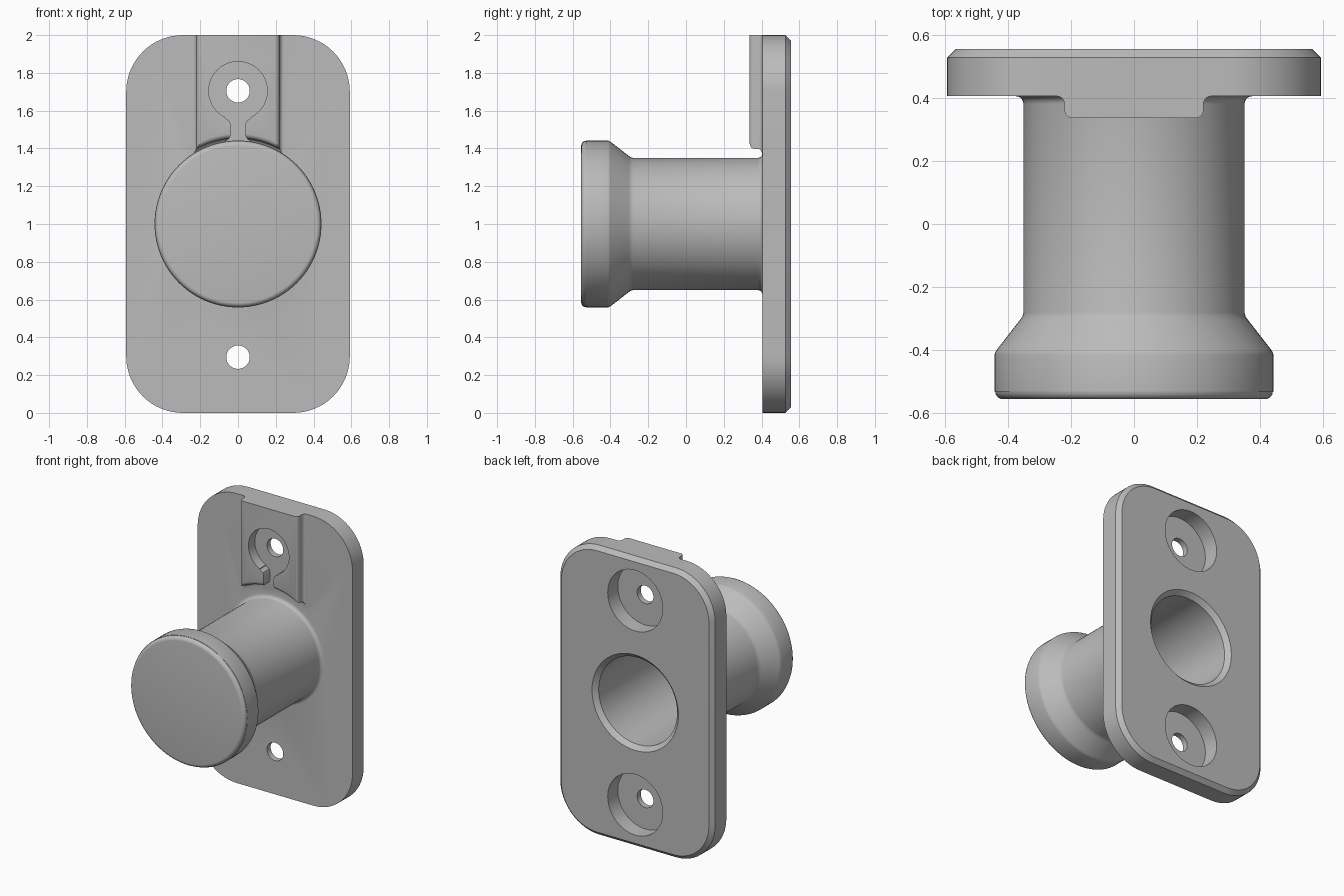
import bpy, bmesh, math
from math import sin, cos, pi

if "Cube" in bpy.data.objects:
    bpy.data.objects.remove(bpy.data.objects["Cube"])

grey = bpy.data.materials.new("light_grey")
grey.diffuse_color = (0.5, 0.5, 0.5, 1)
grey.use_nodes = True
grey.node_tree.nodes["Principled BSDF"].inputs["Base Color"].default_value = grey.diffuse_color


def loft(name, rings):
    """Solid skinned through rings of equal point count, capped at both ends."""
    bm = bmesh.new()
    vs = [[bm.verts.new(p) for p in r] for r in rings]
    n = len(vs[0])
    for a, b in zip(vs, vs[1:]):
        for i in range(n):
            j = (i + 1) % n
            bm.faces.new((a[i], a[j], b[j], b[i]))
    bm.faces.new(vs[0])
    bm.faces.new(vs[-1])
    bmesh.ops.recalc_face_normals(bm, faces=bm.faces)
    me = bpy.data.meshes.new(name)
    bm.to_mesh(me)
    bm.free()
    me.materials.append(grey)
    ob = bpy.data.objects.new(name, me)
    bpy.context.collection.objects.link(ob)
    return ob


def lathe(name, profile, z, n=96):
    """Solid turned about the y direction at height z; profile is (radius, y)."""
    return loft(name, [[(r * cos(2 * pi * i / n), y, z + r * sin(2 * pi * i / n))
                        for i in range(n)] for r, y in profile])


def combine(target, other, op):
    """Apply a boolean and discard the second solid."""
    other.hide_render = True
    m = target.modifiers.new(op, 'BOOLEAN')
    m.operation, m.solver, m.object = op, 'EXACT', other
    dg = bpy.context.evaluated_depsgraph_get()
    me = bpy.data.meshes.new_from_object(target.evaluated_get(dg))
    target.modifiers.clear()
    target.data = me
    bpy.data.objects.remove(other)


def arc(cx, cy, r, a0, a1, n=5):
    return [(cx + r * cos(math.radians(a0 + (a1 - a0) * i / n)),
             cy + r * sin(math.radians(a0 + (a1 - a0) * i / n))) for i in range(n + 1)]


def plate_ring(y, inset):
    pts = []
    for k, (sx, sz) in enumerate(((1, 1), (-1, 1), (-1, -1), (1, -1))):
        pts += arc(sx * 0.292, 1 + sz * 0.7, 0.3 - inset, 90 * k, 90 * k + 90, 16)
    return [(x, y, z) for x, z in pts]


# Wall plate, chamfered round the back
plate = loft("wall_mount_knob", [plate_ring(0.405, 0), plate_ring(0.527, 0),
                                 plate_ring(0.555, 0.028)])

# Raised pad: filleted cross-section run up to the top edge
half = [(0.245, 0.44)] + arc(0.245, 0.38, 0.025, 90, 180) + arc(0.195, 0.36, 0.025, 0, -90)
section = half + [(-x, y) for x, y in reversed(half)]
pad = loft("pad", [[(x, y, z) for x, y in section] for z in (1.3, 2.0)])

# Pad's arched lower end, then its screw recess and the slot leading into it
end = [(0.49, 0.30), (0.482, 0.334)] + arc(0.48, 0.36, 0.025, 270, 180)[1:] \
    + arc(0.43, 0.38, 0.025, 0, 90) + [(0.43, 0.46)]
combine(pad, lathe("pad_end_cutter", end, 1.0), 'DIFFERENCE')
combine(pad, lathe("recess_cutter", [(0.155, 0.3), (0.155, 0.5)], 1.705, 64), 'DIFFERENCE')
side = [(0.085, 1.40), (0.065, 1.44), (0.045, 1.455), (0.038, 1.475),
        (0.038, 1.525), (0.045, 1.545), (0.07, 1.562), (0.07, 1.62)]
slot = side + [(-x, z) for x, z in reversed(side)]
combine(pad, loft("slot_cutter", [[(x, y, z) for x, z in slot] for y in (0.3, 0.5)]),
        'DIFFERENCE')
combine(plate, pad, 'UNION')

# Knob: rounded head, taper, shaft and flared root
knob = [(0.415, -0.555)] + arc(0.415, -0.53, 0.025, -90, 0)[1:] \
    + [(0.442, -0.53), (0.442, -0.415), (0.439, -0.405), (0.432, -0.395),
       (0.362, -0.305), (0.354, -0.294), (0.35, -0.28)] \
    + arc(0.375, 0.38, 0.025, 180, 90) + [(0.375, 0.48)]
combine(plate, lathe("knob", knob, 1.0), 'UNION')

# Hollow bore with chamfered mouth
combine(plate, lathe("bore_cutter", [(0.30, -0.49), (0.30, 0.525), (0.33, 0.555),
                                     (0.33, 0.6)], 1.0), 'DIFFERENCE')

# Screw holes with wide counterbores at the back
for z in (0.295, 1.705):
    combine(plate, lathe("screw_cutter", [(0.062, 0.3), (0.062, 0.445), (0.21, 0.445),
                                          (0.21, 0.6)], z, 64), 'DIFFERENCE')

bpy.context.view_layer.objects.active = plate
plate.select_set(True)
bpy.ops.object.shade_smooth_by_angle(angle=math.radians(30))
